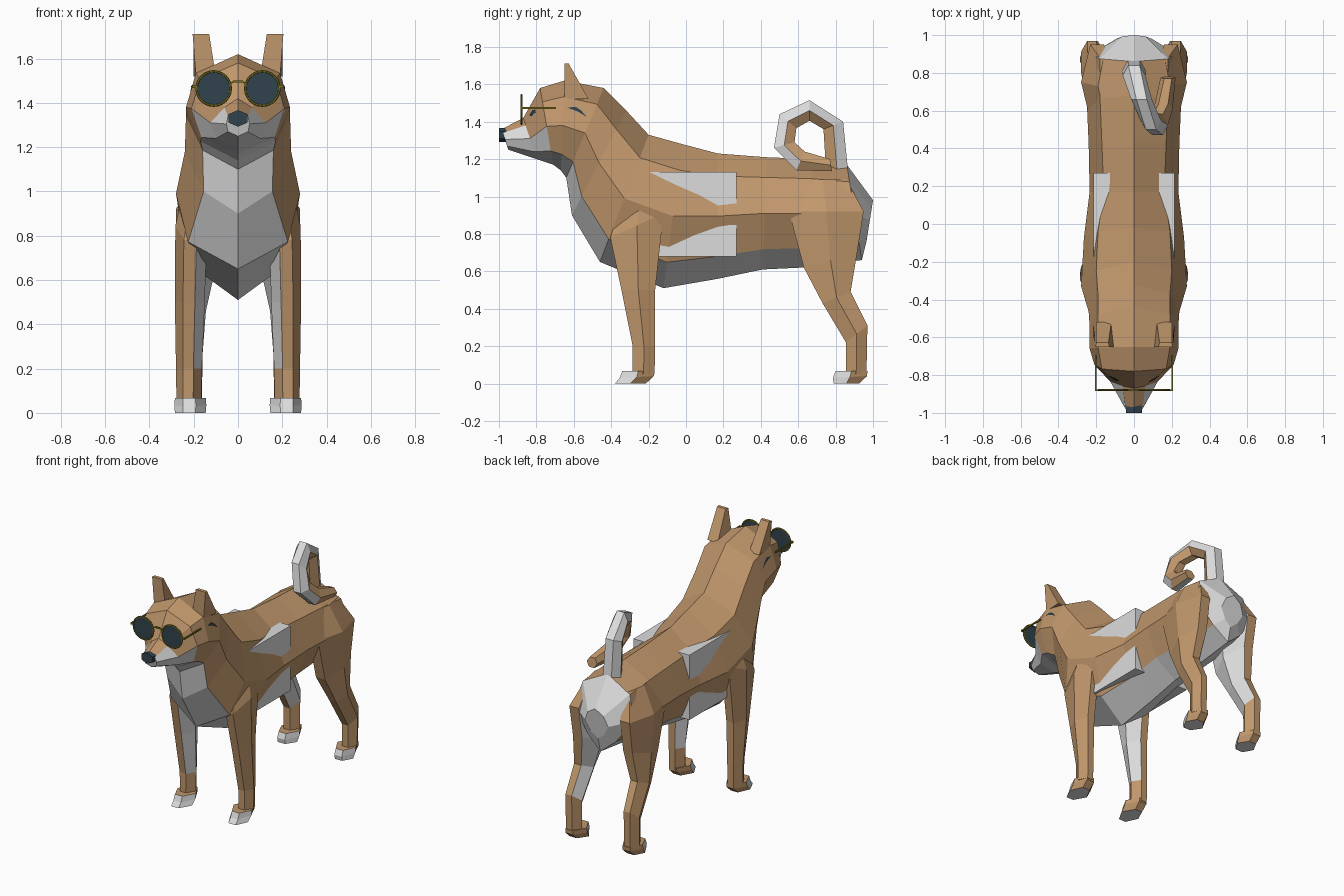
import bpy, bmesh, math
from mathutils import Vector
from mathutils.bvhtree import BVHTree

if "Cube" in bpy.data.objects:
    bpy.data.objects.remove(bpy.data.objects["Cube"])


def material(name, rgb):
    m = bpy.data.materials.new(name)
    m.diffuse_color = (*rgb, 1)
    m.use_nodes = True
    m.node_tree.nodes["Principled BSDF"].inputs["Base Color"].default_value = m.diffuse_color
    return m


TAN = material("tan fur", (0.53, 0.31, 0.15))
WHITE = material("white fur", (0.72, 0.72, 0.72))
DARK = material("dark slate", (0.03, 0.055, 0.075))
GOLD = material("olive gold", (0.19, 0.16, 0.012))
FUR = [TAN, WHITE]


def finish(name, bm, mats):
    bmesh.ops.recalc_face_normals(bm, faces=bm.faces)
    me = bpy.data.meshes.new(name)
    bm.to_mesh(me)
    bm.free()
    for m in mats:
        me.materials.append(m)
    ob = bpy.data.objects.new(name, me)
    bpy.context.collection.objects.link(ob)
    return ob


def loft(name, rings, mats, rule=lambda i, j: 0, caps=(0, 0)):
    """Skin a list of closed rings; rule(section, side) picks the material."""
    bm = bmesh.new()
    vs = [[bm.verts.new(p) for p in r] for r in rings]
    n = len(vs[0])
    for i in range(len(vs) - 1):
        for j in range(n):
            k = (j + 1) % n
            f = bm.faces.new((vs[i][j], vs[i][k], vs[i + 1][k], vs[i + 1][j]))
            f.material_index = rule(i, j)
    for r, c in ((vs[0], caps[0]), (vs[-1], caps[1])):
        bm.faces.new(r).material_index = c
    return finish(name, bm, mats)


def use_material(name, m):
    ob = bpy.context.object
    ob.name = name
    ob.data.materials.append(m)
    return ob


# Head, neck and trunk: top (y, z), bottom (y, z), half widths upper/side/lower
BODY = [
    (-0.985, 1.36, -0.95, 1.25, 0.045, 0.052, 0.045),
    (-0.87, 1.42, -0.80, 1.20, 0.06, 0.125, 0.10),
    (-0.78, 1.58, -0.71, 1.17, 0.17, 0.21, 0.165),
    (-0.65, 1.62, -0.67, 1.14, 0.19, 0.235, 0.17),
    (-0.44, 1.58, -0.64, 1.10, 0.19, 0.235, 0.16),
    (-0.32, 1.46, -0.61, 0.90, 0.19, 0.24, 0.155),
    (-0.20, 1.33, -0.46, 0.65, 0.20, 0.28, 0.225),
    (-0.02, 1.28, -0.12, 0.51, 0.19, 0.265, 0.19),
    (0.17, 1.23, 0.17, 0.56, 0.16, 0.235, 0.16),
    (0.43, 1.21, 0.41, 0.61, 0.17, 0.24, 0.16),
    (0.68, 1.20, 0.62, 0.62, 0.18, 0.25, 0.15),
    (0.86, 1.17, 0.94, 0.66, 0.18, 0.23, 0.11),
    (1.00, 0.98, 0.965, 0.76, 0.06, 0.09, 0.05),
]


def body_ring(ty, tz, by, bz, wu, ws, wl):
    top, bot = Vector((0, ty, tz)), Vector((0, by, bz))
    half = [top.lerp(bot, t) + Vector((w, 0, 0))
            for t, w in ((0.18, wu), (0.5, ws), (0.82, wl))]
    mirrored = [Vector((-p.x, p.y, p.z)) for p in reversed(half)]
    return [top, *half, bot, *mirrored]


def body_colour(i, j):
    strip = min(j, 7 - j)          # 0 = back ... 3 = belly
    first_white = {0: 1, 1: 2, 11: 0}.get(i, 3)
    return int(strip >= first_white)


body = loft("body", [body_ring(*r) for r in BODY], FUR, body_colour, (1, 1))

# White side patches: one block whose corners poke out of the flanks
bpy.ops.mesh.primitive_cube_add(size=1, location=(0, 0.035, 0.905))
bpy.context.object.scale = (0.43, 0.47, 0.45)
use_material("flank_patch", WHITE)


# Legs and feet: six-sided rings (y front, z front, y back, z back, x inner, x outer)
def hex_ring(s, yf, zf, yb, zb, xi, xo):
    w, ym, zm = xo - xi, (yf + yb) / 2, (zf + zb) / 2
    a, b = xi + 0.33 * w, xo - 0.27 * w
    pts = [(xi, ym, zm), (a, yf, zf), (b, yf, zf),
           (xo, ym, zm), (b, yb, zb), (a, yb, zb)]
    return [Vector((s * x, y, z)) for x, y, z in pts]


FRONT = [
    (-0.34, 0.98, -0.14, 1.00, 0.12, 0.25),
    (-0.405, 0.78, -0.12, 0.91, 0.14, 0.283),
    (-0.345, 0.50, -0.165, 0.50, 0.15, 0.285),
    (-0.285, 0.20, -0.165, 0.20, 0.163, 0.28),
    (-0.285, 0.05, -0.168, 0.05, 0.165, 0.278),
]
HIND = [
    (0.60, 1.09, 0.86, 1.09, 0.10, 0.19),
    (0.55, 0.92, 0.95, 0.92, 0.10, 0.28),
    (0.63, 0.62, 0.915, 0.70, 0.10, 0.275),
    (0.73, 0.43, 0.88, 0.49, 0.145, 0.28),
    (0.855, 0.22, 0.97, 0.31, 0.16, 0.28),
    (0.855, 0.05, 0.965, 0.05, 0.163, 0.278),
]
for side, s in (("right", 1), ("left", -1)):
    for part, prof in (("front", FRONT), ("hind", HIND)):
        last = len(prof) - 2
        loft(f"{part}_leg_{side}", [hex_ring(s, *r) for r in prof], FUR,
             lambda i, j: int(j in (0, 5) and i < last))
        y = prof[-1][0]
        foot = [(y - 0.055, 0.068, y + 0.115, 0.068, 0.145, 0.285),
                (y - 0.07, 0.03, y + 0.113, 0.04, 0.143, 0.287),
                (y - 0.095 if part == "front" else y - 0.065, 0,
                 y + 0.07, 0, 0.146, 0.285)]
        loft(f"{part}_foot_{side}", [hex_ring(s, *r) for r in foot], FUR,
             lambda i, j: int(j in (0, 1, 2)), (0, 1))

    # Ears
    quads = [((0.10, -0.65), (0.19, -0.65), (0.20, -0.52), (0.12, -0.52), 1.52),
             ((0.13, -0.65), (0.205, -0.65), (0.20, -0.627), (0.135, -0.627), 1.71)]
    loft(f"ear_{side}", [[(s * x, y, q[4]) for x, y in q[:4]] for q in quads], [TAN])

# Curled tail: outer (y, z), inner (y, z), x, half width
TAIL = [
    (0.87, 1.10, 0.75, 1.12, 0.0, 0.065),
    (0.84, 1.40, 0.735, 1.36, 0.0, 0.06),
    (0.66, 1.515, 0.66, 1.405, 0.04, 0.055),
    (0.50, 1.44, 0.59, 1.365, 0.09, 0.055),
    (0.47, 1.26, 0.58, 1.29, 0.125, 0.055),
    (0.59, 1.14, 0.635, 1.24, 0.155, 0.05),
    (0.78, 1.135, 0.77, 1.20, 0.18, 0.04),
]


def tail_ring(oy, oz, iy, iz, x, w):
    o, n = Vector((x, oy, oz)), Vector((x, iy, iz))
    m, e = (o + n) / 2, Vector((w, 0, 0))
    return [o - e / 2, o + e / 2, m + e, n + e / 2, n - e / 2, m - e]


loft("tail", [tail_ring(*r) for r in TAIL], FUR,
     lambda i, j: int(j == 0 or (j in (1, 5) and i < 5)))

# Nose
bpy.ops.mesh.primitive_cylinder_add(vertices=6, radius=0.05, depth=0.05,
                                    location=(0, -0.975, 1.33),
                                    rotation=(math.pi / 2, 0, math.pi / 2 * 0))
bpy.context.object.scale = (1, 0.75, 1)
use_material("nose", DARK)

# Eye marks and cheek slits: thin plates laid on the head surface
bm = bmesh.new()
bm.from_mesh(body.data)
tree = BVHTree.FromBMesh(bm)
bm.free()


def decal(name, points, direction):
    bm = bmesh.new()
    d = Vector(direction)
    vs = []
    for p in points:
        hit = tree.ray_cast(Vector(p) - d * 2, d)[0]
        vs.append(bm.verts.new(hit - d * 0.006))
    bm.faces.new(vs)
    finish(name, bm, [DARK])


for side, s in (("right", 1), ("left", -1)):
    eye = [(0.075, 1.435), (0.095, 1.46), (0.125, 1.465), (0.135, 1.45), (0.105, 1.43)]
    decal(f"eye_{side}", [(s * x, 0, z) for x, z in eye], (0, 1, 0))
    slit = [(-0.635, 1.475), (-0.59, 1.48), (-0.56, 1.46), (-0.53, 1.425), (-0.58, 1.455)]
    decal(f"cheek_slit_{side}", [(0, y, z) for y, z in slit], (-s, 0, 0))

    # Glasses: lens, rim and temple
    c = (s * 0.11, -0.88, 1.465)
    rot = (math.pi / 2, 0, 0)
    bpy.ops.mesh.primitive_cylinder_add(vertices=24, radius=0.074, depth=0.006,
                                        location=c, rotation=rot)
    use_material(f"lens_{side}", DARK)
    bpy.ops.mesh.primitive_torus_add(major_radius=0.077, minor_radius=0.006,
                                     major_segments=24, minor_segments=6,
                                     location=c, rotation=rot)
    use_material(f"rim_{side}", GOLD)
    bpy.ops.mesh.primitive_cube_add(size=1, location=(s * 0.203, -0.79, 1.474))
    bpy.context.object.scale = (0.008, 0.19, 0.01)
    use_material(f"temple_{side}", GOLD)
    bpy.ops.mesh.primitive_cube_add(size=1, location=(s * 0.195, -0.88, 1.474))
    bpy.context.object.scale = (0.024, 0.01, 0.012)
    use_material(f"hinge_{side}", GOLD)

# Glasses bridge
arch = [(-0.038, 1.482), (-0.02, 1.497), (0.02, 1.497), (0.038, 1.482)]
r = 0.005
loft("bridge", [[(x, -0.88 - r, z - r), (x, -0.88 + r, z - r),
                 (x, -0.88 + r, z + r), (x, -0.88 - r, z + r)] for x, z in arch], [GOLD])
